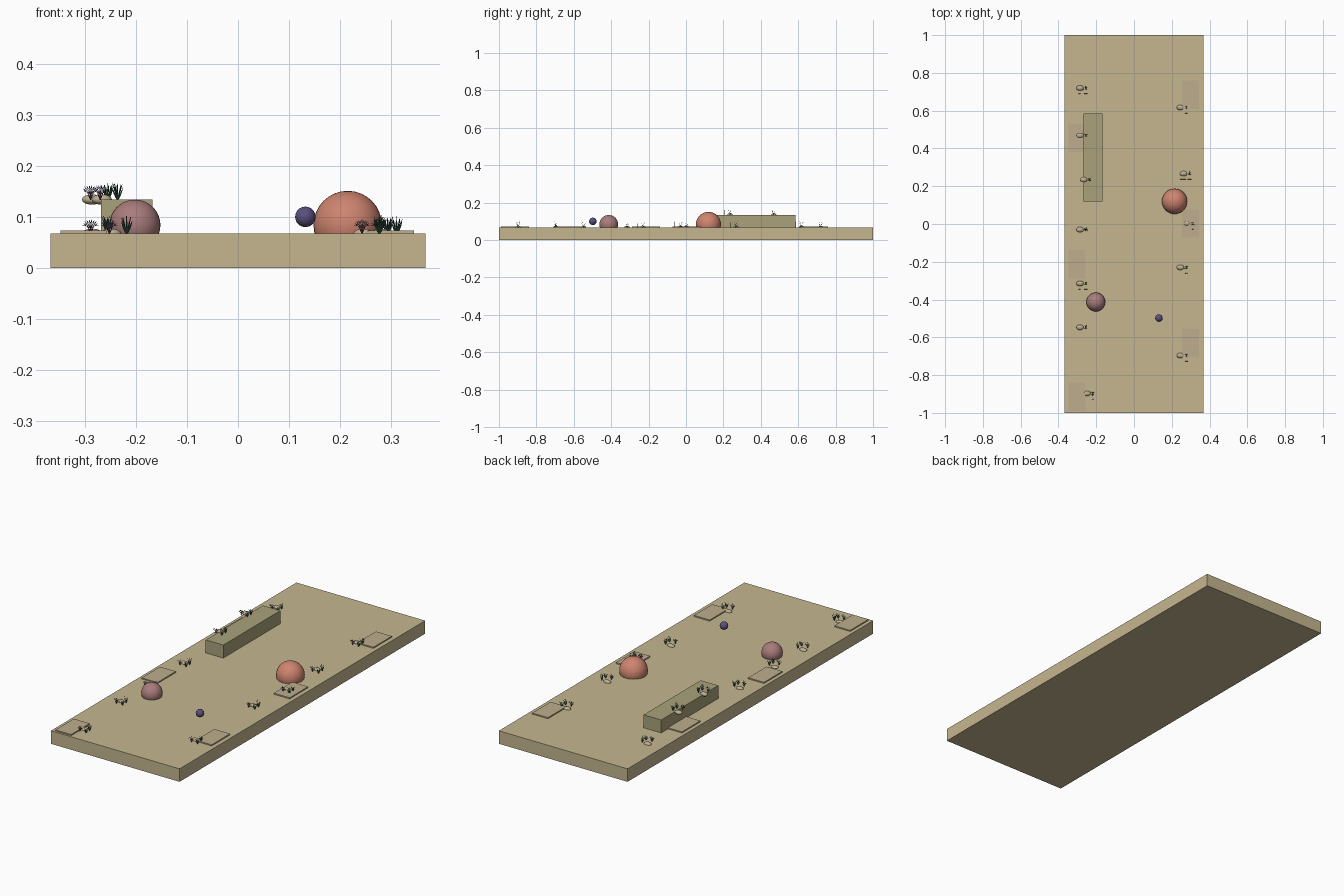
import bpy, bmesh, math, random
from mathutils import Vector, Matrix

if "Cube" in bpy.data.objects:
    bpy.data.objects.remove(bpy.data.objects["Cube"])

random.seed(4)
GROUND = 0.067


def mat(name, rgb):
    m = bpy.data.materials.new(name)
    m.diffuse_color = (*rgb, 1)
    m.use_nodes = True
    m.node_tree.nodes["Principled BSDF"].inputs["Base Color"].default_value = m.diffuse_color
    return m


SAND = mat("sand", (0.56, 0.47, 0.28))
ROCK = mat("rock", (0.40, 0.36, 0.20))
PATCH = mat("patch", (0.51, 0.42, 0.27))
STONE = mat("stone", (0.50, 0.43, 0.29))
RED = mat("coral_red", (0.62, 0.23, 0.16))
PINK = mat("coral_pink", (0.40, 0.20, 0.20))
PURPLE = mat("purple", (0.10, 0.08, 0.20))
FAN = mat("fan_blue", (0.08, 0.08, 0.14))
STEM = mat("stem_maroon", (0.12, 0.03, 0.04))
WEED = mat("weed_green", (0.03, 0.08, 0.05))


def finish(bm, name, material, smooth=False):
    me = bpy.data.meshes.new(name)
    bmesh.ops.recalc_face_normals(bm, faces=bm.faces)
    bm.to_mesh(me)
    bm.free()
    me.materials.append(material)
    for p in me.polygons:
        p.use_smooth = smooth
    ob = bpy.data.objects.new(name, me)
    bpy.context.collection.objects.link(ob)
    return ob


def box(name, x0, x1, y0, y1, z0, z1, material):
    bm = bmesh.new()
    m = Matrix.Translation(((x0 + x1) / 2, (y0 + y1) / 2, (z0 + z1) / 2)) \
        @ Matrix.Diagonal((x1 - x0, y1 - y0, z1 - z0, 1))
    bmesh.ops.create_cube(bm, size=1, matrix=m)
    return finish(bm, name, material)


def ball(name, loc, radii, material, seg=32, rings=16):
    bm = bmesh.new()
    m = Matrix.Translation(loc) @ Matrix.Diagonal((*radii, 1))
    bmesh.ops.create_uvsphere(bm, u_segments=seg, v_segments=rings, radius=1, matrix=m)
    return finish(bm, name, material, True)


def blade(bm, base, direction, length, width, bend):
    """Curved tapering three-sided blade."""
    d = Vector(direction).normalized()
    side = d.cross(Vector((0, 1, 0))).normalized()
    up = d.cross(side)
    rows = []
    for i in range(4):
        t = i / 4
        c = Vector(base) + d * length * t + side * bend * t * t
        w = width * (0.6 + 0.8 * t - 1.3 * t * t)
        rows.append([bm.verts.new(c + side * w), bm.verts.new(c - side * w),
                     bm.verts.new(c + up * w * 0.6)])
    tip = bm.verts.new(Vector(base) + d * length + side * bend)
    for a, b in zip(rows, rows[1:]):
        for k in range(3):
            n = (k + 1) % 3
            bm.faces.new((a[k], a[n], b[n], b[k]))
    for k in range(3):
        bm.faces.new((rows[-1][k], rows[-1][(k + 1) % 3], tip))
    bm.faces.new(rows[0])


# sandy bed, long rock and spheres
box("sand_bed", -0.367, 0.367, -1, 1, 0, GROUND, SAND)
box("rock_ledge", -0.268, -0.168, 0.12, 0.585, GROUND - 0.001, 0.134, ROCK)
ball("large_mound", (0.215, 0.12, 0.084), (0.067,) * 3, RED)
ball("medium_mound", (-0.202, -0.413, 0.084), (0.05,) * 3, PINK)
ball("floating_ball", (0.132, -0.498, 0.10), (0.02,) * 3, PURPLE)

# thin sand patches along both edges
for i, y in enumerate((0.455, -0.213, -0.915)):
    box(f"left_patch_{i}", -0.348, -0.258, y - 0.075, y + 0.075, GROUND - 0.001, 0.073, PATCH)
for i, y in enumerate((0.685, 0.003, -0.632)):
    box(f"right_patch_{i}", 0.255, 0.345, y - 0.075, y + 0.075, GROUND - 0.001, 0.073, PATCH)


def cluster(i, x, y, z):
    ball(f"stone_{i}", (x, y, z), (0.02, 0.014, 0.01), STONE, 16, 8)
    # flat branching fan in front of the stone
    fan, stems = bmesh.new(), bmesh.new()
    for a in range(-60, 61, 15):
        r = math.radians(a)
        d = Vector((math.sin(r), 0, math.cos(r)))
        base = Vector((x - 0.003, y - 0.03, z + 0.010))
        blade(fan, base, d, 0.020, 0.0008, 0.002 * (1 if a > 0 else -1))
        for s in (-0.5, 0.5):
            blade(fan, base + d * 0.011, (math.sin(r + s), 0, math.cos(r + s)), 0.007, 0.0006, 0)
    blade(stems, (x - 0.003, y - 0.03, z - 0.001), (0, 0, 1), 0.019, 0.0022, 0)
    for dx in (-0.006, 0.006):
        blade(stems, (x - 0.003, y - 0.03, z), (dx, 0, 0.012), 0.018, 0.0014, dx * 0.3)
    finish(fan, f"fan_{i}", FAN)
    finish(stems, f"fan_stem_{i}", STEM)
    # seaweed: a flat tuft in front and a round tuft beside the stone
    weed = bmesh.new()
    for k in range(5):
        a = (k - 2) * 0.27
        blade(weed, (x + 0.031, y - 0.03, z - 0.001), (math.sin(a), 0, math.cos(a)),
              0.036 - abs(k - 2) * 0.004, 0.0019, (k - 2) * 0.002)
    for k in range(8):
        a = k * math.tau / 8
        tilt = random.uniform(0.25, 0.42)
        blade(weed, (x + 0.031, y, z - 0.001),
              (math.cos(a) * tilt, math.sin(a) * tilt, 1),
              random.uniform(0.026, 0.039), 0.0018, random.uniform(-0.003, 0.003))
    finish(weed, f"seaweed_{i}", WEED)


# plant clusters, two of them level with the ledge top
TOP = 0.134
SPOTS = [(-0.286, 0.72, GROUND), (-0.286, 0.469, TOP), (-0.267, 0.235, TOP),
         (-0.286, -0.03, GROUND), (-0.286, -0.315, GROUND), (-0.286, -0.547, GROUND),
         (-0.249, -0.897, GROUND), (0.246, 0.617, GROUND), (0.262, 0.267, GROUND),
         (0.28, 0.003, GROUND), (0.246, -0.23, GROUND), (0.246, -0.696, GROUND)]
for i, spot in enumerate(SPOTS):
    cluster(i, *spot)
